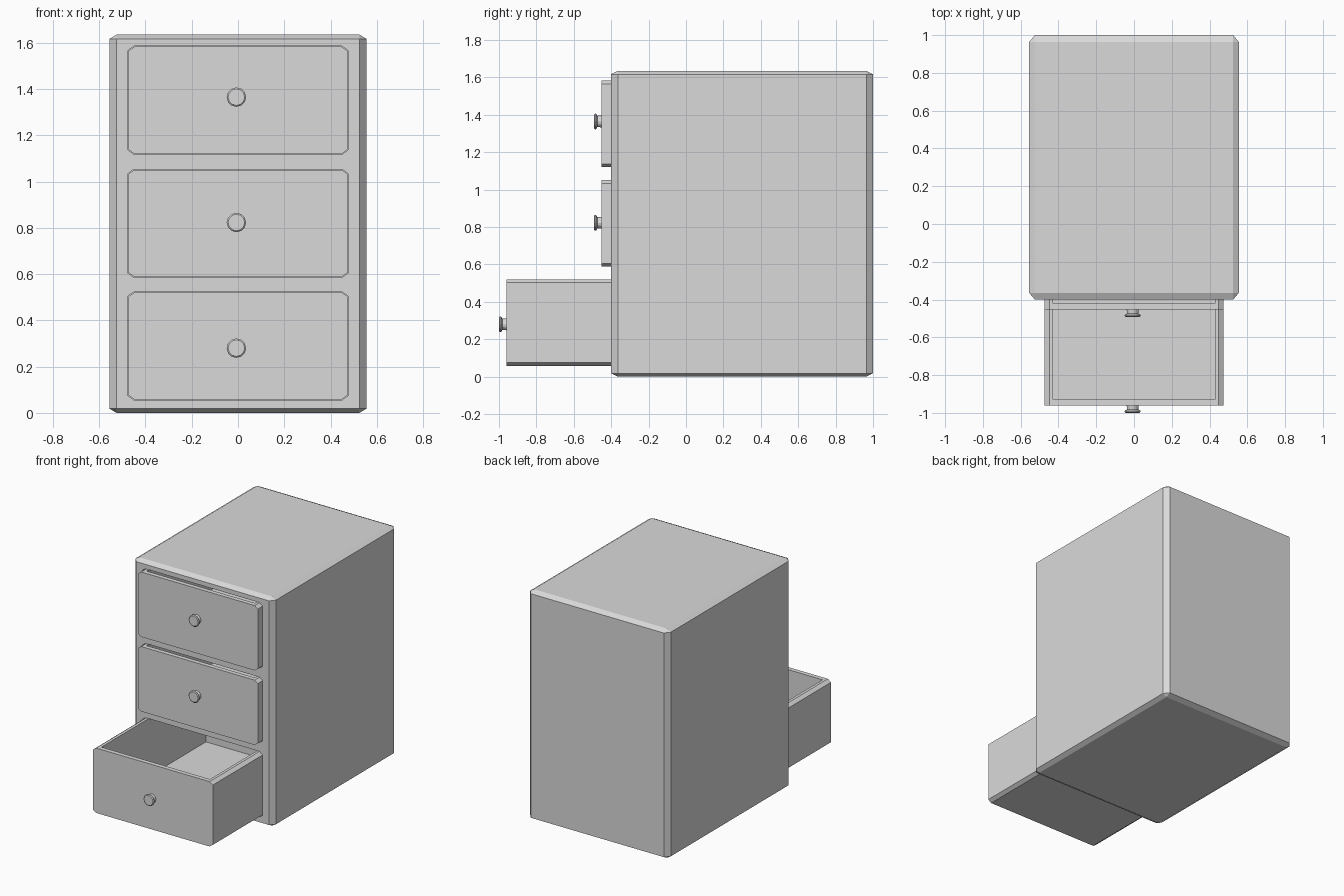
import bpy
import bmesh
import math
from mathutils import Matrix, Vector

if "Cube" in bpy.data.objects:
    bpy.data.objects.remove(bpy.data.objects["Cube"])

grey = bpy.data.materials.new("plain grey")
grey.use_nodes = True
tone = (0.7, 0.7, 0.7, 1)
grey.diffuse_color = tone
grey.node_tree.nodes["Principled BSDF"].inputs["Base Color"].default_value = tone


def finish(name, bm):
    bmesh.ops.recalc_face_normals(bm, faces=bm.faces)
    mesh = bpy.data.meshes.new(name)
    bm.to_mesh(mesh)
    bm.free()
    mesh.materials.append(grey)
    ob = bpy.data.objects.new(name, mesh)
    bpy.context.collection.objects.link(ob)
    return ob


def box(name, low, high, chamfer=None, only_y=False):
    """Box between two corners; chamfer gives the cut width along each axis."""
    low, high = Vector(low), Vector(high)
    size = high - low
    cut = Vector(chamfer or (1, 1, 1))
    bm = bmesh.new()
    bmesh.ops.create_cube(bm, size=1)
    bmesh.ops.scale(bm, vec=[s / c for s, c in zip(size, cut)], verts=bm.verts)
    if chamfer:
        edges = [e for e in bm.edges if not only_y
                 or abs(e.verts[0].co.y - e.verts[1].co.y) > 0.01]
        bmesh.ops.bevel(bm, geom=edges, offset=1, offset_type='OFFSET',
                        segments=1, profile=0.5, affect='EDGES',
                        clamp_overlap=False)
    bmesh.ops.scale(bm, vec=cut, verts=bm.verts)
    bmesh.ops.translate(bm, vec=(low + high) / 2, verts=bm.verts)
    return finish(name, bm)


def carve(ob, cutter):
    mod = ob.modifiers.new("carve", 'BOOLEAN')
    mod.operation = 'DIFFERENCE'
    mod.solver = 'EXACT'
    mod.object = cutter
    bpy.context.view_layer.objects.active = ob
    bpy.ops.object.modifier_apply(modifier=mod.name)
    bpy.data.objects.remove(cutter)


def knob(name, x, y, z, sides=12):
    """Flared knob turned about an axis pointing forward."""
    profile = [(0.032, -0.002), (0.03, 0.022), (0.042, 0.029),
               (0.042, 0.035), (0.036, 0.04)]
    bm = bmesh.new()
    rings = []
    for r, d in profile:
        ring = bmesh.ops.create_circle(bm, segments=sides, radius=r)["verts"]
        bmesh.ops.translate(bm, vec=(0, 0, d), verts=ring)
        rings.append(ring)
    for a, b in zip(rings, rings[1:]):
        for i in range(sides):
            j = (i + 1) % sides
            bm.faces.new((a[i], a[j], b[j], b[i]))
    bm.faces.new(rings[0])
    bm.faces.new(rings[-1])
    bm.transform(Matrix.Translation((x, y, z)) @ Matrix.Rotation(math.pi / 2, 4, 'X'))
    return finish(name, bm)


# Cabinet body
cabinet = box("cabinet", (-0.555, -0.4, 0), (0.555, 1, 1.635), (0.03, 0.036, 0.018))

# Drawers: name, front position, bottom height, knob height
drawers = [("bottom", -0.96, 0.058, 0.28),
           ("middle", -0.452, 0.588, 0.823),
           ("top", -0.452, 1.12, 1.365)]
half, height, length, gap = 0.473, 0.463, 1.25, 0.002
edge_cut = (0.025, 1, 0.018)

for name, y, z, knob_z in drawers:
    # Slot in the cabinet
    carve(cabinet, box("slot", (-half - gap, -0.6, z - gap),
                       (half + gap, 0.82, z + height + gap), edge_cut, True))
    # Open-topped drawer
    drawer = box(name + "_drawer", (-half, y, z),
                 (half, y + length, z + height), edge_cut, True)
    carve(drawer, box("hollow", (-half + 0.045, y + 0.032, z + 0.05),
                      (half - 0.045, y + length - 0.04, z + height + 0.1)))
    knob(name + "_knob", -0.007, y, knob_z)
